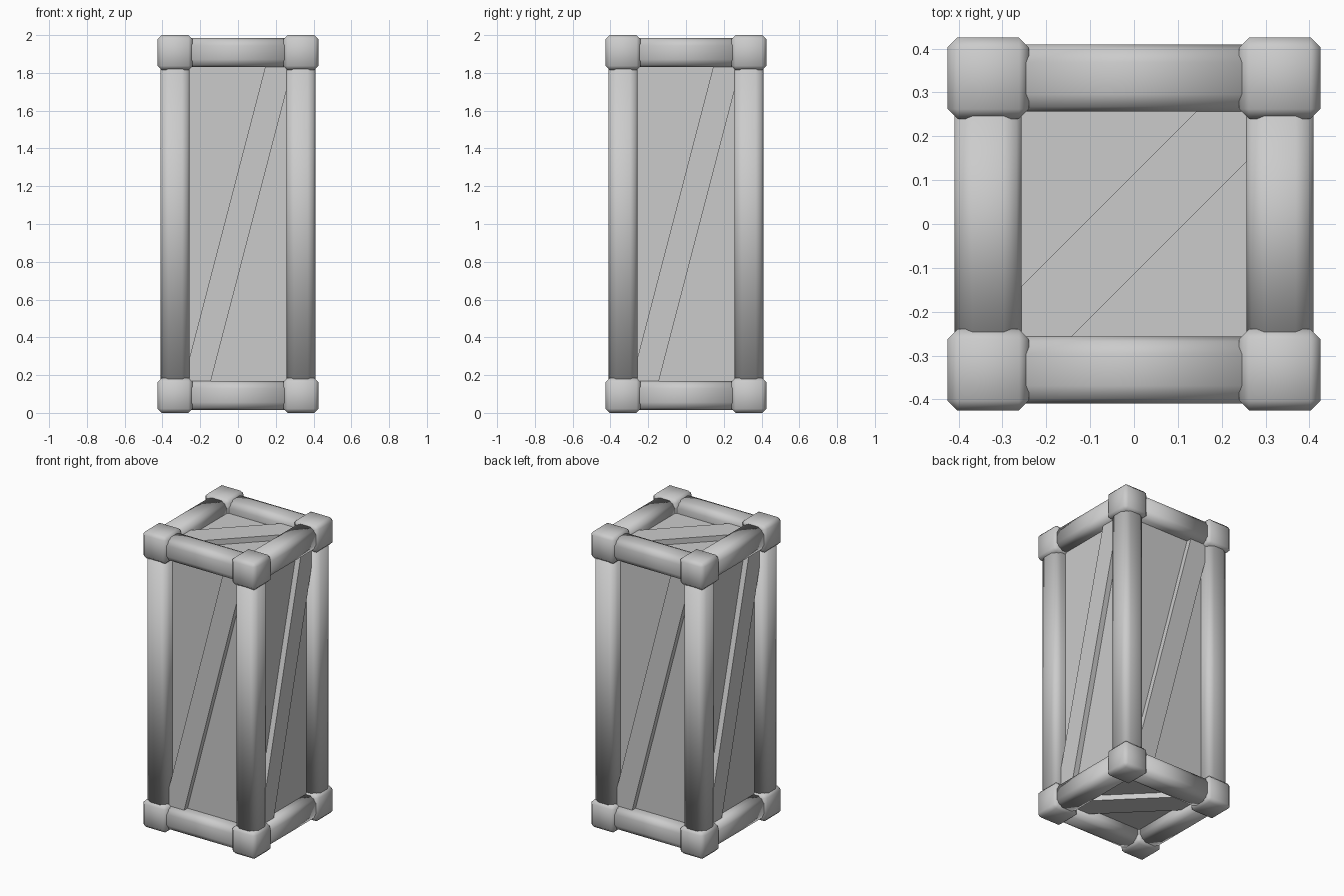
import bpy, bmesh, math
from mathutils import Matrix, Vector

if "Cube" in bpy.data.objects:
    bpy.data.objects.remove(bpy.data.objects["Cube"])

C = 0.3325          # frame centre line, x and y
ZC = 0.9075         # frame centre line, z from the middle
MID = Matrix.Translation((0, 0, 1))


def box(name, loc, size, bevel=0.0, edges=None, segs=1):
    bm = bmesh.new()
    bmesh.ops.create_cube(bm, size=1.0)
    bmesh.ops.scale(bm, vec=size, verts=bm.verts)
    if bevel:
        picked = list(bm.edges)
        if edges is not None:   # only the edges running along one axis
            picked = [e for e in bm.edges
                      if abs((e.verts[0].co - e.verts[1].co)[edges]) > 1e-4]
        bmesh.ops.bevel(bm, geom=picked, offset=bevel, segments=segs,
                        profile=0.5, affect='EDGES')
    bmesh.ops.translate(bm, vec=loc, verts=bm.verts)
    return finish(name, bm, smooth=bevel > 0)


def finish(name, bm, smooth=False):
    bmesh.ops.transform(bm, matrix=MID, verts=bm.verts)
    bmesh.ops.recalc_face_normals(bm, faces=bm.faces)
    for f in bm.faces:
        f.smooth = smooth
    me = bpy.data.meshes.new(name)
    bm.to_mesh(me)
    bm.free()
    ob = bpy.data.objects.new(name, me)
    bpy.context.collection.objects.link(ob)
    return ob


def brace(name, half_w, half_h, cut, near, far, matrix):
    # diagonal hexagonal plank with its face towards -y
    w, h, c = half_w, half_h, cut
    pts = [(-w, -h), (-w + c, -h), (w, h - c), (w, h), (w - c, h), (-w, -h + c)]
    bm = bmesh.new()
    face = bm.faces.new([bm.verts.new((x, -far, z)) for x, z in pts])
    ext = bmesh.ops.extrude_face_region(bm, geom=[face])
    moved = [v for v in ext["geom"] if isinstance(v, bmesh.types.BMVert)]
    bmesh.ops.translate(bm, vec=(0, near - 0, 0), verts=moved)
    bmesh.ops.transform(bm, matrix=matrix, verts=bm.verts)
    return finish(name, bm)


# inner box: recessed panels
box("panels", (0, 0, 0), (2 * C, 2 * C, 2 * ZC))

# corner blocks, posts and rails
S = (-1, 1)
for a in S:
    for b in S:
        for c in S:
            box("corner_block", (a * C, b * C, c * ZC), (0.185,) * 3, 0.022)
        box("post", (a * C, b * C, 0), (0.153, 0.153, 1.7), 0.04, 2, 2)
        box("rail_x", (0, a * C, b * ZC), (0.55, 0.153, 0.153), 0.04, 0, 2)
        box("rail_y", (a * C, 0, b * ZC), (0.153, 0.55, 0.153), 0.04, 1, 2)

# diagonal planks on the four sides
for i in range(4):
    brace("side_brace", 0.26, 0.835, 0.115, 0.06, 0.369,
          Matrix.Rotation(i * math.pi / 2, 4, 'Z'))

# diagonal planks on the top and bottom
for name, ang in (("top_brace", -90), ("bottom_brace", 90)):
    m = Matrix.Rotation(math.radians(ang), 4, 'X')
    if name == "top_brace":
        m = m @ Matrix.Identity(4)
    brace(name, 0.26, 0.26, 0.115, 0.06, ZC + 0.036, m)
